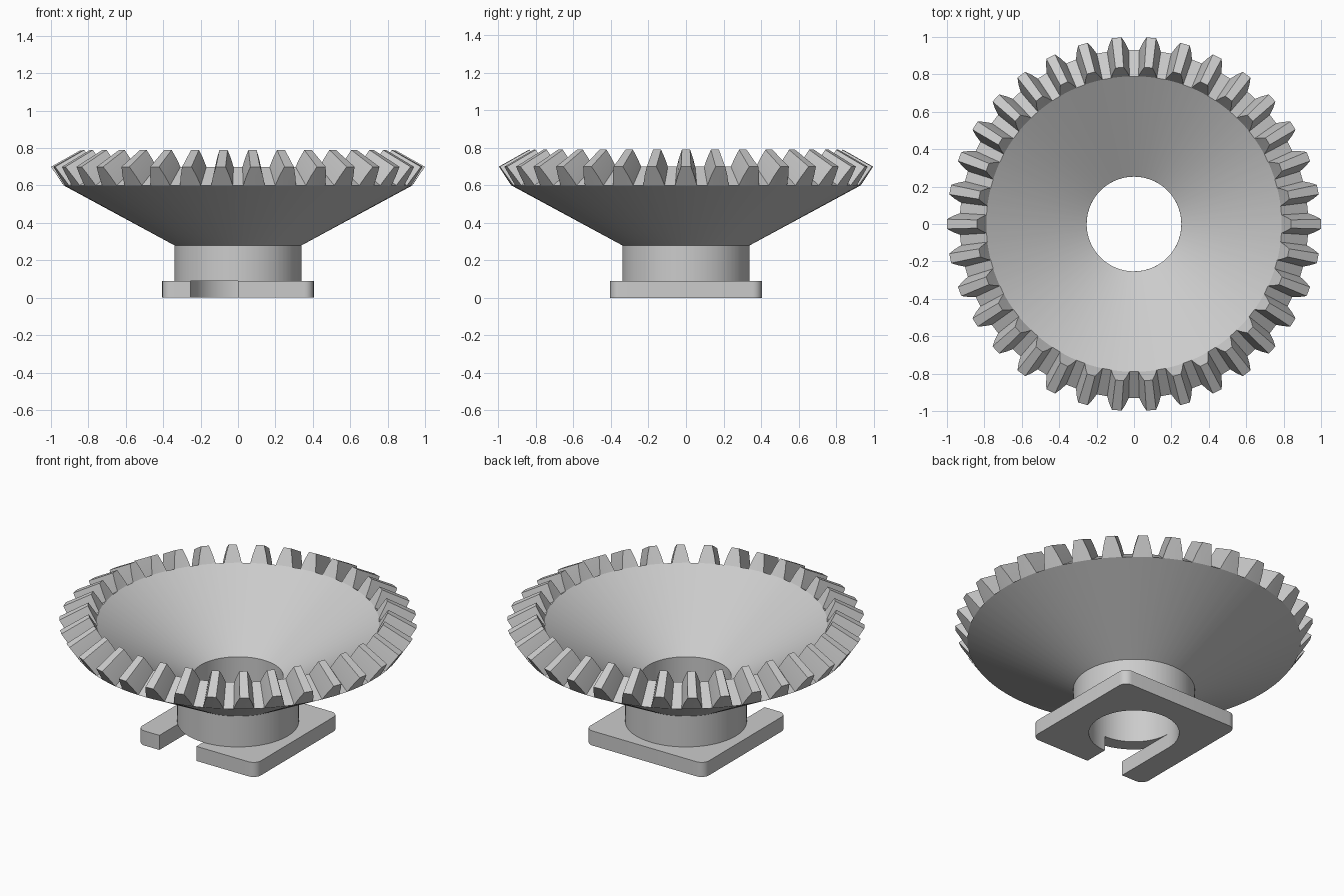
import bpy, bmesh
from math import sin, cos, pi, radians

if "Cube" in bpy.data.objects:
    bpy.data.objects.remove(bpy.data.objects["Cube"])

TEETH = 34
BORE, HUB, PLATE_TOP = 0.253, 0.34, 0.09

steel = bpy.data.materials.new("grey metal")
steel.diffuse_color = (0.6, 0.6, 0.6, 1)
steel.use_nodes = True
steel.node_tree.nodes["Principled BSDF"].inputs["Base Color"].default_value = steel.diffuse_color


def finish(bm, name):
    bmesh.ops.recalc_face_normals(bm, faces=bm.faces)
    mesh = bpy.data.meshes.new(name)
    bm.to_mesh(mesh)
    bm.free()
    mesh.materials.append(steel)
    ob = bpy.data.objects.new(name, mesh)
    bpy.context.collection.objects.link(ob)
    bpy.ops.object.select_all(action='DESELECT')
    ob.select_set(True)
    bpy.context.view_layer.objects.active = ob
    bpy.ops.object.shade_smooth_by_angle(angle=radians(25))
    return ob


def lerp(a, b, t):
    return (a[0] + (b[0] - a[0]) * t, a[1] + (b[1] - a[1]) * t)


# Bevel gear: bowl, hub and teeth swept as one ring of radial sections
root_in, tip_in = (0.79, 0.70), (0.84, 0.79)
root_out, tip_out = (0.932, 0.60), (1.0, 0.70)
# (angle from tooth centre, tooth height fraction)
flank = [(-0.062, 0), (-0.046, 0.5), (-0.026, 1), (0.026, 1), (0.046, 0.5), (0.062, 0)]

bm = bmesh.new()
columns = []
for i in range(TEETH):
    for off, t in flank:
        a = 2 * pi * i / TEETH + off
        section = [(BORE, PLATE_TOP), (BORE, 0.37), root_in, lerp(root_in, tip_in, t),
                   lerp(root_out, tip_out, t), root_out, (HUB, 0.28), (HUB, PLATE_TOP)]
        columns.append([bm.verts.new((r * cos(a), r * sin(a), z)) for r, z in section])
for c, d in zip(columns, columns[1:] + columns[:1]):
    for k in range(len(c)):
        n = (k + 1) % len(c)
        bm.faces.new((c[k], c[n], d[n], d[k]))
bmesh.ops.remove_doubles(bm, verts=bm.verts, dist=0.0001)
finish(bm, "bevel_gear")

# Square base plate with rounded corners, bore and a slot open to the front
S, R = 0.405, 0.05
outline = [(0, -S)]
for cx, cy, start in ((1, -1, -90), (1, 1, 0), (-1, 1, 90), (-1, -1, 180)):
    for k in range(7):
        a = radians(start + 15 * k)
        outline.append((cx * (S - R) + R * cos(a), cy * (S - R) + R * sin(a)))
outline.append((-BORE, -S))
for k in range(55):
    a = radians(180 - 5 * k)
    outline.append((BORE * cos(a), BORE * sin(a)))

bm = bmesh.new()
face = bm.faces.new([bm.verts.new((x, y, 0)) for x, y in outline])
top = bmesh.ops.extrude_face_region(bm, geom=[face])
bmesh.ops.translate(bm, vec=(0, 0, PLATE_TOP),
                    verts=[v for v in top["geom"] if isinstance(v, bmesh.types.BMVert)])
finish(bm, "base_plate")
